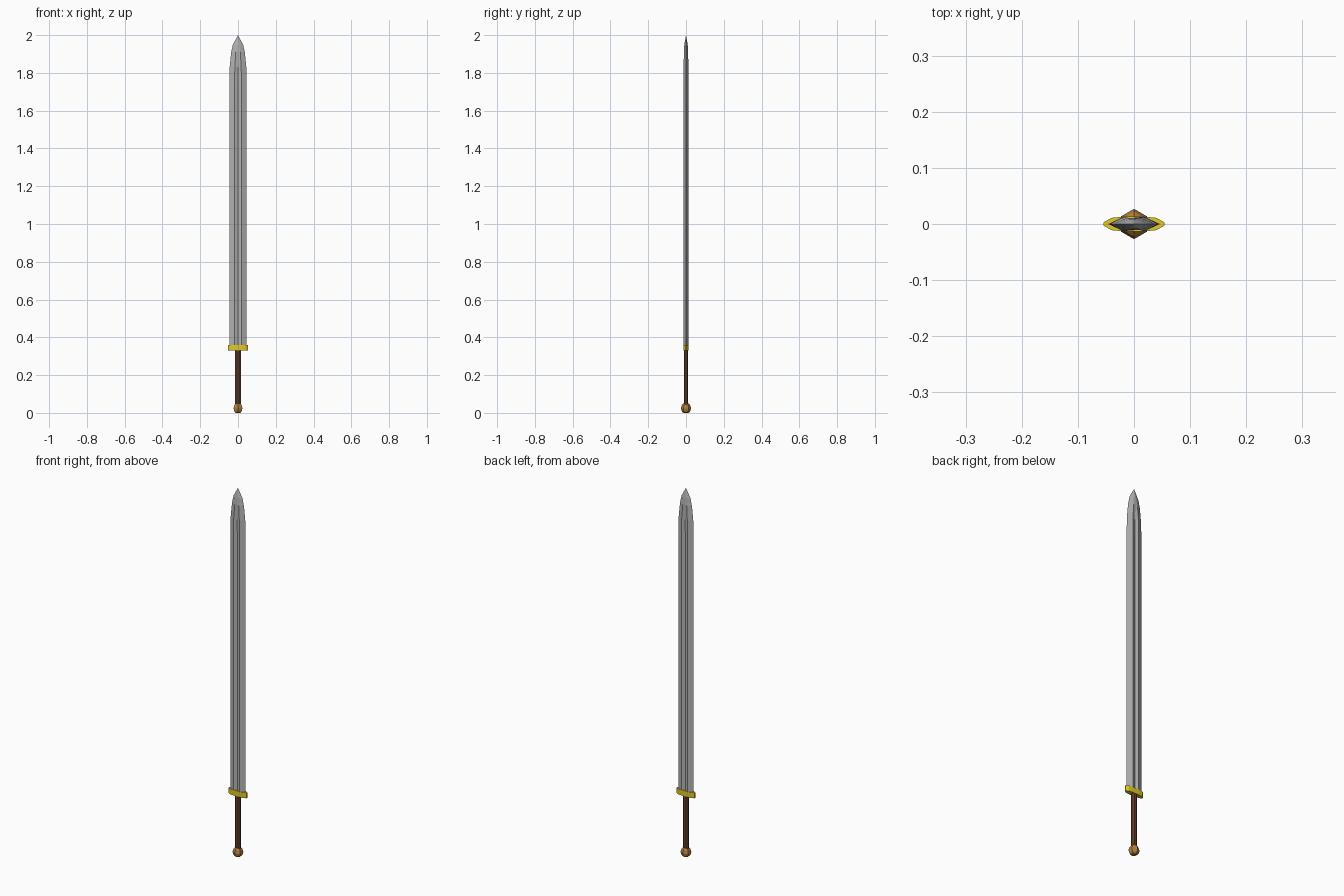
import bpy, bmesh, math

if "Cube" in bpy.data.objects:
    bpy.data.objects.remove(bpy.data.objects["Cube"])


def loft(name, sections, color=None):
    """Skin a list of (outline, z) sections; one-point outlines make a tip."""
    bm = bmesh.new()
    rings = [[bm.verts.new((x, y, z)) for x, y in pts] for pts, z in sections]
    for a, b in zip(rings, rings[1:]):
        n = len(a)
        for i in range(n):
            j = (i + 1) % n
            if len(b) == 1:
                bm.faces.new((a[i], a[j], b[0]))
            else:
                bm.faces.new((a[i], a[j], b[j], b[i]))
    for r in (rings[0], rings[-1]):
        if len(r) > 2:
            bm.faces.new(r)
    bmesh.ops.recalc_face_normals(bm, faces=bm.faces)
    mesh = bpy.data.meshes.new(name)
    bm.to_mesh(mesh)
    bm.free()
    obj = bpy.data.objects.new(name, mesh)
    bpy.context.collection.objects.link(obj)
    if color:
        mat = bpy.data.materials.new(name + "_colour")
        mat.diffuse_color = (*color, 1)
        mat.use_nodes = True
        mat.node_tree.nodes["Principled BSDF"].inputs["Base Color"].default_value = mat.diffuse_color
        mesh.materials.append(mat)
    return obj


def ngon(n, rx, ry, turn=0.0):
    return [(rx * math.cos(2 * math.pi * i / n + turn),
             ry * math.sin(2 * math.pi * i / n + turn)) for i in range(n)]


def blade_outline(w, p, d, v):
    """Edge half width w, ridges at x = p with depth d, groove depth v."""
    return [(w, 0), (p, d), (0, v), (-p, d), (-w, 0), (-p, -d), (0, -v), (p, -d)]


# Blade with central groove fading out towards the tip
loft("blade", [
    (blade_outline(0.046, 0.018, 0.013, 0.006), 0.35),
    (blade_outline(0.046, 0.018, 0.013, 0.006), 1.72),
    (blade_outline(0.044, 0.017, 0.013, 0.007), 1.83),
    (blade_outline(0.036, 0.012, 0.011, 0.011), 1.91),
    (blade_outline(0.027, 0.008, 0.008, 0.009), 1.95),
    ([(0, 0)], 2.0),
], (0.45, 0.45, 0.45))

# Cross guard
guard = [(0.054, 0.003), (0.040, 0.011), (0.020, 0.013)]
guard += [(-x, y) for x, y in reversed(guard)]
guard += [(-x, -y) for x, y in guard]
loft("guard", [(guard, 0.33), (guard, 0.36)], (0.75, 0.58, 0.02))

# Grip
grip = ngon(8, 0.017, 0.012, math.pi / 8)
loft("grip", [(grip, 0.04), (grip, 0.335)], (0.13, 0.05, 0.025))

# Faceted six-sided pommel
loft("pommel", [(ngon(6, r, r, math.pi / 6), z) for r, z in
                ((0.013, 0.0), (0.022, 0.007), (0.027, 0.024),
                 (0.022, 0.041), (0.014, 0.049))], (0.45, 0.22, 0.05))
